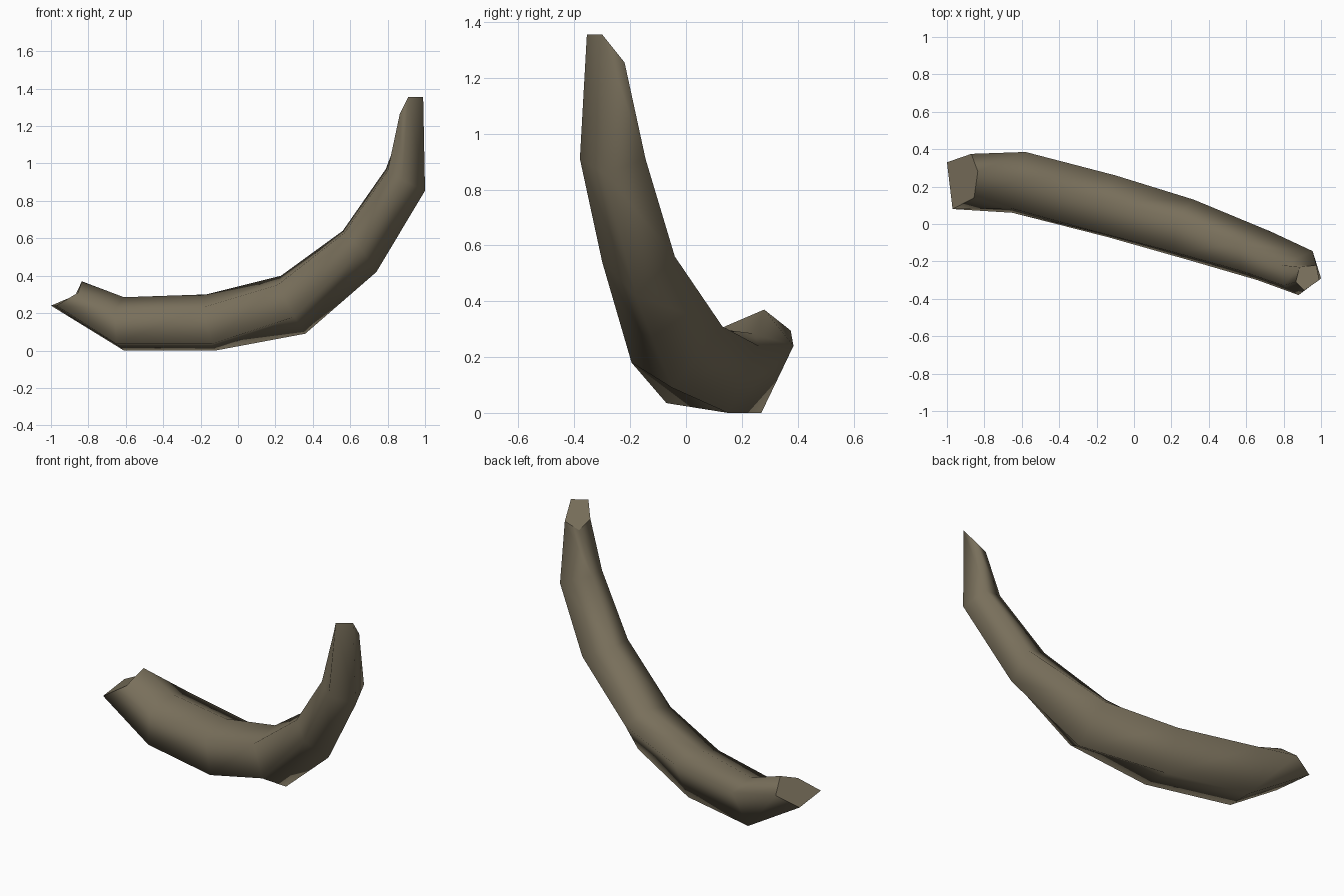
import bpy, bmesh

# Five-sided cross-sections along the curved log, from the thick end to the tip.
# Order in each ring: top, back, under-back, under-front, front.
rings = [
    [(-.835, .28, .37), (-.87, .375, .295), (-1, .33, .24), (-.97, .08, .24), (-.855, .14, .31)],
    [(-.61, .24, .285), (-.58, .385, .24), (-.61, .27, 0), (-.65, .06, .035), (-.66, .085, .22)],
    [(-.17, .12, .30), (-.10, .26, .24), (-.12, .15, 0), (-.14, -.07, .035), (-.19, -.045, .23)],
    [(.23, .03, .40), (.32, .13, .31), (.36, -.05, .09), (.30, -.195, .18), (.21, -.15, .35)],
    [(.56, -.11, .64), (.73, -.04, .56), (.74, -.18, .42), (.66, -.30, .54), (.57, -.25, .63)],
    [(.79, -.22, .97), (.955, -.145, .91), (1, -.29, .855), (.88, -.38, .91), (.80, -.33, .96)],
    [(.885, -.23, 1.22), (.975, -.22, 1.255), (.99, -.30, 1.355), (.91, -.355, 1.355), (.865, -.31, 1.265)],
]

bark = bpy.data.materials.new("grey brown")
bark.diffuse_color = (.19, .16, .105, 1)

# Skin the rings with smooth sides
bm = bmesh.new()
loops = [[bm.verts.new(p) for p in ring] for ring in rings]
for a, b in zip(loops, loops[1:]):
    for i in range(5):
        j = (i + 1) % 5
        bm.faces.new((a[i], a[j], b[j], b[i])).smooth = True

# Flat, sharp-edged end caps
for loop in (loops[0], loops[-1]):
    cap = bm.faces.new(loop)
    for e in cap.edges:
        e.smooth = False
bmesh.ops.recalc_face_normals(bm, faces=bm.faces)

mesh = bpy.data.meshes.new("curved_branch")
bm.to_mesh(mesh)
bm.free()
mesh.materials.append(bark)
bpy.context.collection.objects.link(bpy.data.objects.new("curved_branch", mesh))
